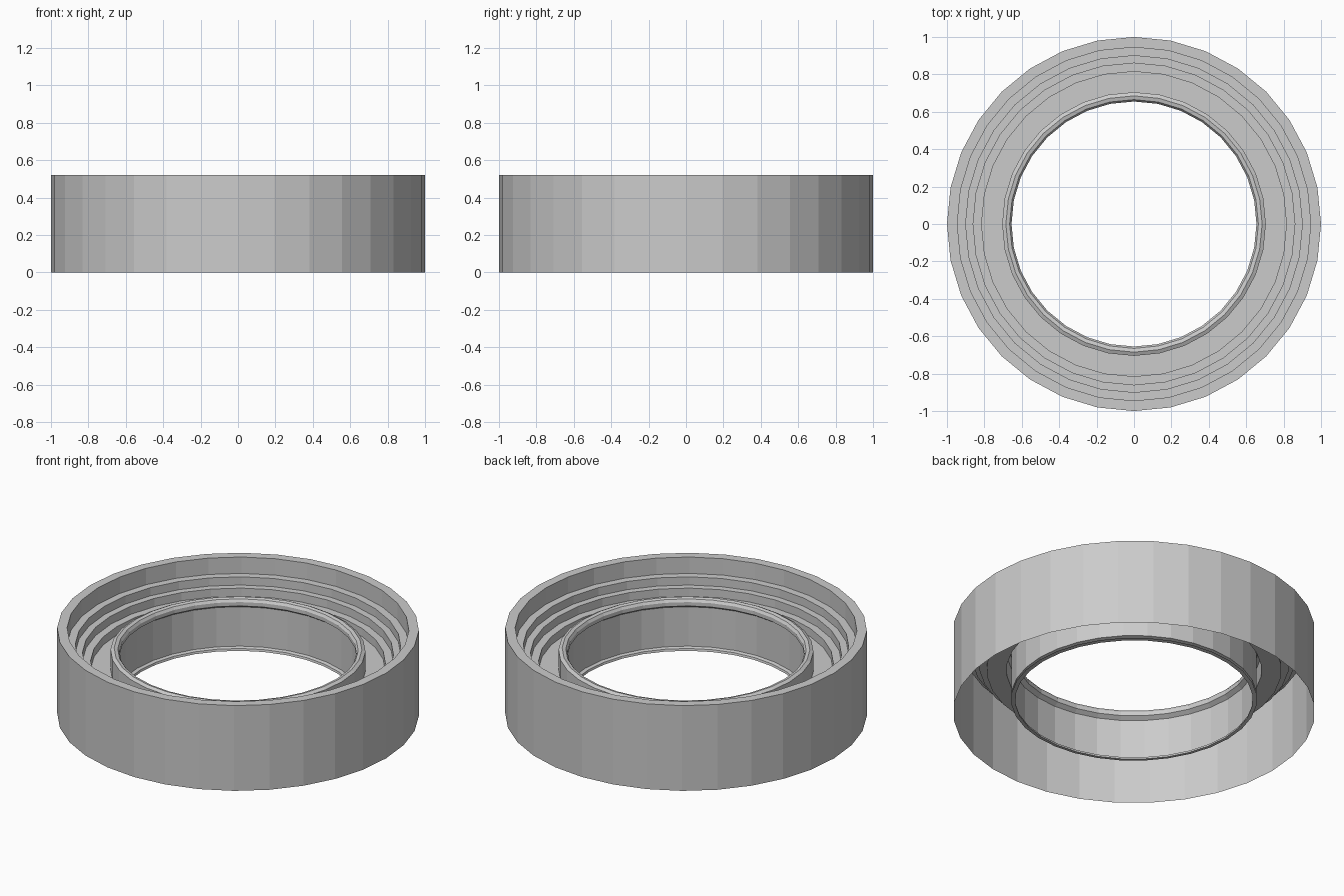
import bpy, bmesh
from math import cos, sin, tau

if "Cube" in bpy.data.objects:
    bpy.data.objects.remove(bpy.data.objects["Cube"])

SIDES = 32


def lathe(name, profile):
    """Spin an open (radius, height) profile around z into a thin flat-faced shell."""
    bm = bmesh.new()
    rings = [[bm.verts.new((r * cos(tau * i / SIDES), r * sin(tau * i / SIDES), z))
              for i in range(SIDES)] for r, z in profile]
    for a, b in zip(rings, rings[1:]):
        for i in range(SIDES):
            j = (i + 1) % SIDES
            bm.faces.new((a[i], a[j], b[j], b[i]))
    mesh = bpy.data.meshes.new(name)
    bm.to_mesh(mesh)
    bm.free()
    obj = bpy.data.objects.new(name, mesh)
    bpy.context.collection.objects.link(obj)
    return obj


# outer wall and top rim
profile = [(1.0, 0.0), (1.0, 0.52), (0.945, 0.52)]

# steps down to the channel floor
for r, z, r_next in [(0.945, 0.42, 0.90), (0.90, 0.37, 0.86),
                     (0.86, 0.32, 0.815), (0.815, 0.27, 0.705)]:
    profile += [(r, z), (r_next, z)]

# inner collar: raised edge, top lip, bore and bottom lip
profile += [(0.705, 0.39), (0.685, 0.40), (0.665, 0.395), (0.655, 0.38),
            (0.655, 0.357), (0.68, 0.34), (0.68, 0.10), (0.66, 0.095),
            (0.657, 0.082), (0.68, 0.085)]

lathe("stepped_ring", profile)
